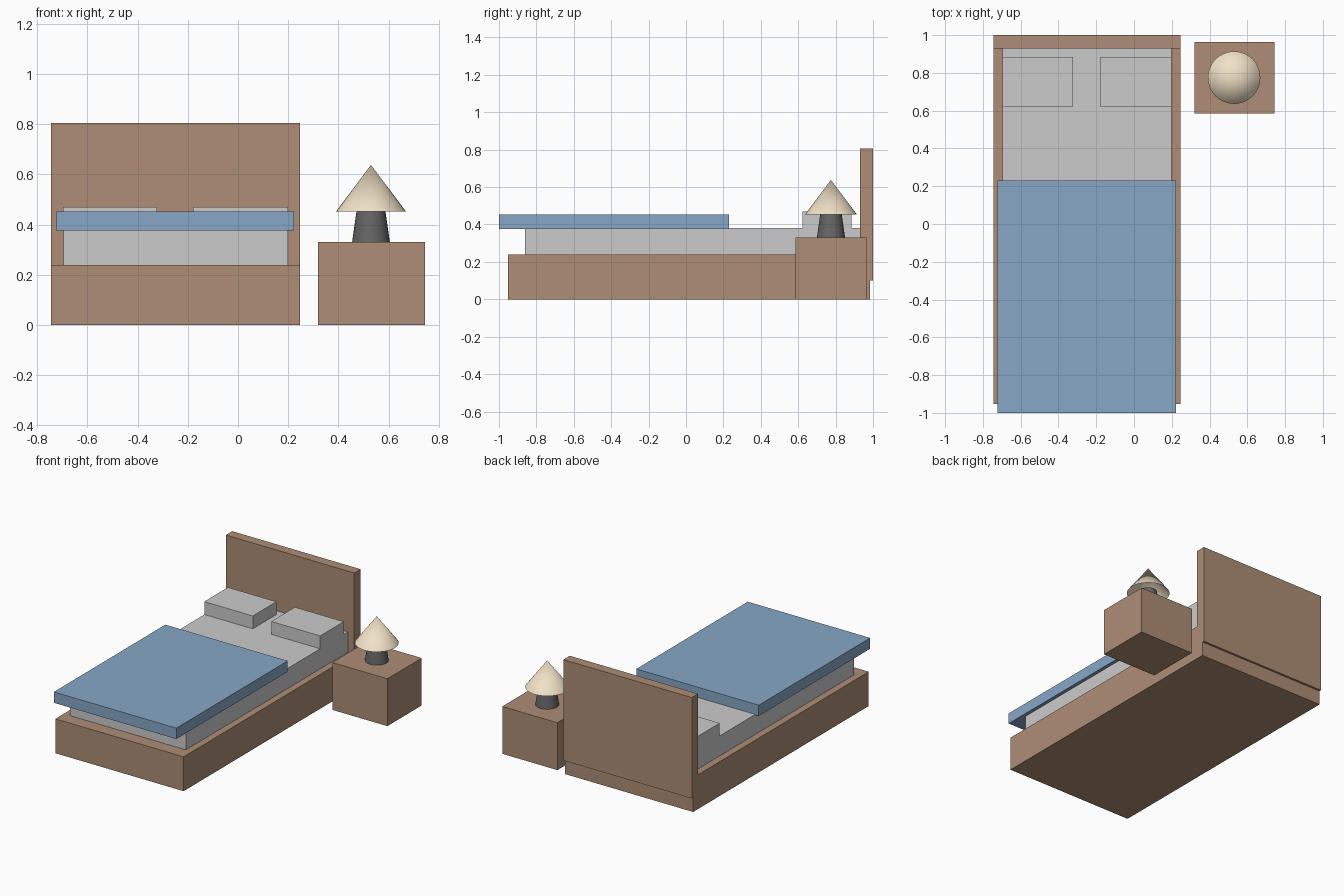
import bpy
from math import radians

if "Cube" in bpy.data.objects:
    bpy.data.objects.remove(bpy.data.objects["Cube"])


def material(name, color):
    m = bpy.data.materials.new(name)
    m.diffuse_color = (*color, 1)
    m.use_nodes = True
    m.node_tree.nodes["Principled BSDF"].inputs["Base Color"].default_value = m.diffuse_color
    return m


wood = material("wood", (0.42, 0.27, 0.18))
blue = material("blanket_blue", (0.24, 0.39, 0.56))
cream = material("cream", (0.88, 0.76, 0.57))
linen = material("linen", (0.68, 0.68, 0.67))
dark = material("dark_grey", (0.13, 0.13, 0.13))


def box(name, x, y, z, mat=None):
    # Box from (min, max) ranges on each axis
    ranges = (x, y, z)
    bpy.ops.mesh.primitive_cube_add(size=1, location=[(a + b) / 2 for a, b in ranges])
    o = bpy.context.object
    o.name = name
    o.scale = [b - a for a, b in ranges]
    bpy.ops.object.transform_apply(location=False, rotation=False, scale=True)
    if mat:
        o.data.materials.append(mat)
    return o


def cone(name, x, y, z, r1, r2, mat, fill='NGON'):
    # Tapered round part standing between heights z[0] and z[1]
    bpy.ops.mesh.primitive_cone_add(vertices=32, radius1=r1, radius2=r2, depth=z[1] - z[0],
                                    end_fill_type=fill, location=(x, y, (z[0] + z[1]) / 2))
    o = bpy.context.object
    o.name = name
    o.data.materials.append(mat)
    bpy.ops.object.shade_smooth_by_angle(angle=radians(30))
    return o


# Bed frame and headboard
box("bed_frame", (-0.745, 0.247), (-0.953, 0.985), (0, 0.24), wood)
box("headboard", (-0.745, 0.247), (0.93, 1.0), (0.10, 0.805), wood)

# Bedding
box("mattress", (-0.696, 0.199), (-0.86, 0.93), (0.24, 0.38), linen)
box("blanket", (-0.723, 0.223), (-1.0, 0.23), (0.376, 0.452), blue)
for side, x in (("left", (-0.697, -0.322)), ("right", (-0.179, 0.199))):
    box(side + "_pillow", x, (0.623, 0.884), (0.38, 0.47))

# Nightstand
box("nightstand", (0.319, 0.745), (0.585, 0.964), (0, 0.331), wood)

# Lamp
cone("lamp_base", 0.53, 0.775, (0.331, 0.465), 0.075, 0.056, dark)
cone("lamp_shade", 0.53, 0.775, (0.453, 0.638), 0.139, 0, cream, fill='NOTHING')
